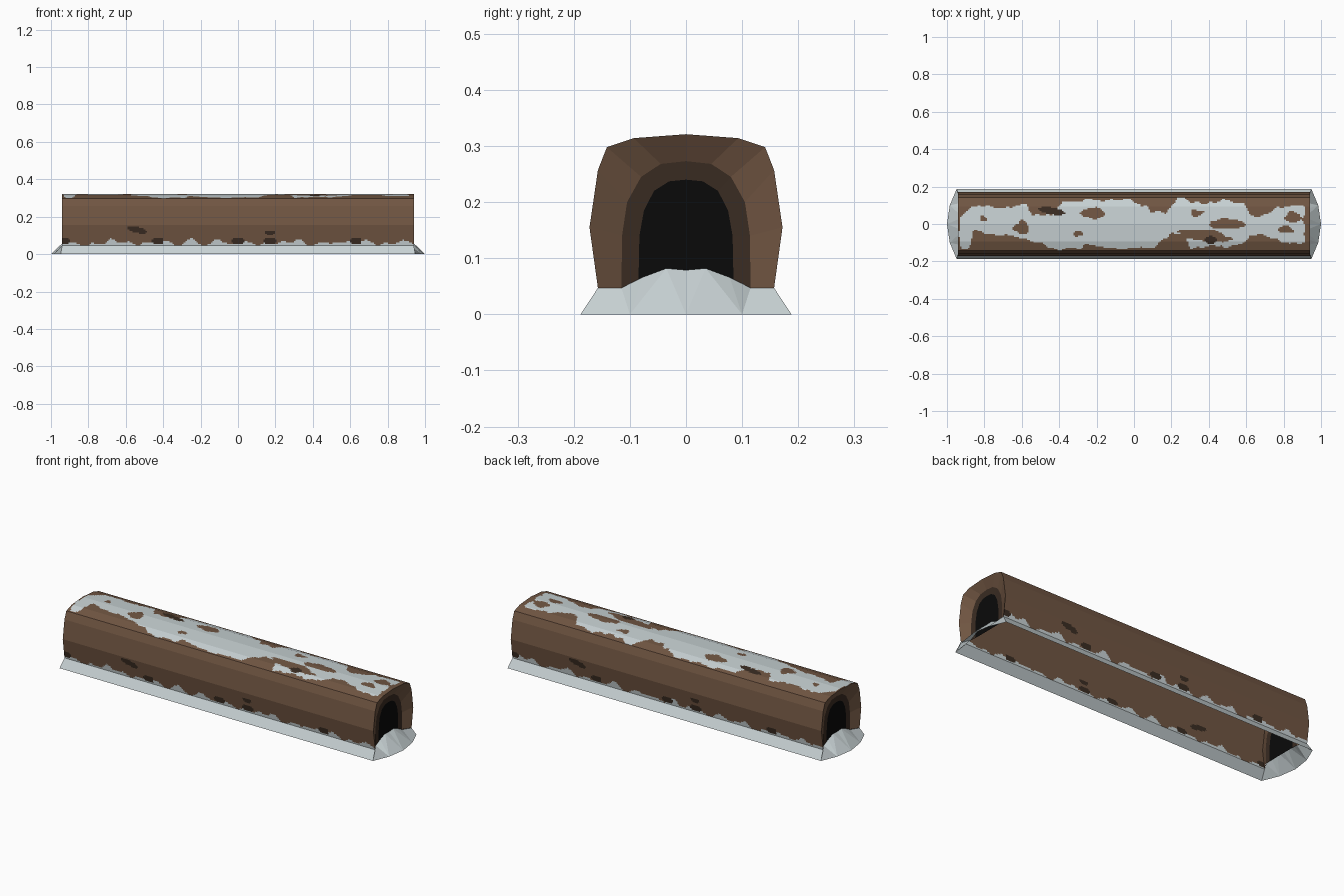
import bpy, math
from mathutils import Vector, noise

if "Cube" in bpy.data.objects:
    bpy.data.objects.remove(bpy.data.objects["Cube"])


def material(name, rgb):
    m = bpy.data.materials.new(name)
    m.diffuse_color = (*rgb, 1)
    m.use_nodes = True
    m.node_tree.nodes["Principled BSDF"].inputs["Base Color"].default_value = m.diffuse_color
    return m


BARK, SNOW, DARK, BLACK = range(4)
MATS = [material("bark brown", (0.165, 0.093, 0.055)),
        material("snow", (0.58, 0.645, 0.66)),
        material("dark bark", (0.042, 0.025, 0.016)),
        material("hollow black", (0.003, 0.003, 0.003))]


def make(name, verts, faces, mats):
    me = bpy.data.meshes.new(name)
    me.from_pydata(verts, [], faces)
    for m in MATS:
        me.materials.append(m)
    for p, i in zip(me.polygons, mats):
        p.material_index = i
    ob = bpy.data.objects.new(name, me)
    bpy.context.collection.objects.link(ob)
    return ob


def mirrored(half):
    """Half outline (+y, bottom to top centre) -> full outline."""
    return [(-y, z) for y, z in half] + [p for p in reversed(half[:-1])]


def lerp_table(table, x):
    for (x0, a), (x1, b) in zip(table, table[1:]):
        if x <= x1:
            return a + (b - a) * max(0, (x - x0) / (x1 - x0))
    return table[-1][1]


def in_spot(spots, u, v):
    return any(((u - a) / ra) ** 2 + ((v - b + k * (u - a)) / rb) ** 2 < 1
               for a, b, ra, rb, k in spots)


END = 0.94
OUTER = mirrored([(.157, .047), (.172, .155), (.157, .257), (.141, .298), (.093, .314), (0, .321)])

# Outline of the snow cap on top: far and near edges along the log
CAP_FAR = [(-.93, .05), (-.86, .09), (-.58, .10), (-.54, .05), (-.44, .05), (-.38, .13),
           (-.02, .12), (.04, .09), (.12, .07), (.17, .06), (.22, .125), (.45, .12),
           (.58, .11), (.63, .04), (.72, .05), (.76, .09), (.9, .10)]
CAP_NEAR = [(-.93, -.12), (-.88, -.12), (-.86, -.05), (-.62, -.06), (-.56, -.09), (-.48, -.12),
            (0, -.13), (.12, -.11), (.2, -.05), (.25, -.05), (.3, -.12), (.58, -.12),
            (.62, -.06), (.75, -.07), (.8, -.1), (.9, -.1)]
# Bare patches and dark knots: centre, radii, slant
BARE = [(-.22, .055, .06, .03, 0), (-.3, -.05, .025, .015, 0), (-.6, -.02, .03, .04, 0),
        (.38, -.06, .15, .03, .1), (.5, .0, .1, .025, 0), (.85, .04, .035, .035, 0),
        (-.8, .03, .02, .02, 0), (.33, .06, .03, .02, 0), (.82, -.03, .05, .02, 0)]
TOP_KNOTS = [(-.44, .07, .07, .018, .15), (.41, -.085, .035, .02, 0)]
SIDE_KNOTS = [(-.54, .13, .05, .016, .2), (.17, .115, .027, .013, 0)] + [
    (x, .07, .032, .018, 0) for x in (-.93, -.43, 0, .17, .63)]


def bark_colour(x, y, z):
    n = noise.noise(Vector((x * 22, y * 22, z * 22)))
    n2 = noise.noise(Vector((x * 9, y * 14, 5)))
    if z > .295:
        if in_spot(TOP_KNOTS, x, y):
            return DARK
        w = .022 * n + .012 * n2
        near, far = lerp_table(CAP_NEAR, x) + w, lerp_table(CAP_FAR, x) + w
        if near < y < far and abs(x + .01) < .92 + .015 * n:
            if not in_spot(BARE, x + .03 * n, y + .012 * n):
                return SNOW
        return BARK
    # snow scallops creeping up the foot of each side
    s = noise.noise(Vector((x * 14, 3 if y < 0 else 8, 0)))
    if in_spot(SIDE_KNOTS, x if y < 0 else -x, z):
        return DARK
    return SNOW if z < .061 + .04 * s + .008 * n else BARK


# Log shell: fine grid along the faceted profile
ring = []
for (y0, z0), (y1, z1) in zip(OUTER, OUTER[1:]):
    k = math.ceil(math.hypot(y1 - y0, z1 - z0) / .008)
    ring += [(y0 + (y1 - y0) * i / k, z0 + (z1 - z0) * i / k) for i in range(k)]
ring.append(OUTER[-1])
R, NX = len(ring), 220
verts = [(-END + 2 * END * i / NX, y, z) for i in range(NX + 1) for y, z in ring]
faces, mats = [], []
for i in range(NX):
    for j in range(R - 1):
        a = i * R + j
        f = (a, a + 1, a + R + 1, a + R)
        c = sum((Vector(verts[v]) for v in f), Vector()) / 4
        faces.append(f)
        mats.append(bark_colour(*c))
make("log_bark", verts, faces, mats)

# Log ends: bark rim sloping in to a dark ring and the black hollow
RING = mirrored([(.115, .047), (.114, .14), (.105, .20), (.08, .245), (.045, .268), (0, .273)])
HOLE = mirrored([(.085, .047), (.083, .14), (.075, .185), (.057, .22), (.03, .237), (0, .24)])
for side, label in ((1, "right"), (-1, "left")):
    loops = [(END, OUTER), (.912, RING), (.91, HOLE)]
    n = len(OUTER)
    verts = [(side * x, y, z) for x, lp in loops for y, z in lp]
    faces, mats = [], []
    for r, m in ((0, BARK), (1, DARK)):
        for j in range(n - 1):
            a = r * n + j
            f = (a, a + n, a + n + 1, a + 1)
            faces.append(f if side > 0 else f[::-1])
            mats.append(m)
    f = tuple(range(3 * n - 1, 2 * n - 1, -1))
    faces.append(f if side > 0 else f[::-1])
    mats.append(BLACK)
    make(label + "_log_end", verts, faces, mats)

# Snow drift: sloping skirts on both sides and a mound at each end
for side, label in ((1, "right"), (-1, "left")):
    base = [(.948, -.188, 0), (.985, -.1, 0), (1, 0, 0), (.985, .1, 0), (.948, .188, 0)]
    top = [(END, -.157, .047), (.914, -.115, .047), (.914, -.078, .066), (.914, -.035, .082),
           (.914, 0, .079), (.914, .035, .082), (.914, .078, .066), (.914, .115, .047),
           (END, .157, .047)]
    verts = [(side * x, y, z) for x, y, z in base + top]
    half = [(0, 1, 6, 5), (1, 7, 6), (1, 8, 7), (1, 2, 8), (2, 9, 8)]
    swap = lambda i: 4 - i if i < 5 else 18 - i
    faces = half + [tuple(swap(i) for i in reversed(f)) for f in half]
    if side < 0:
        faces = [f[::-1] for f in faces]
    make(label + "_snow_mound", verts, faces, [SNOW] * len(faces))
for s, label in ((-1, "front"), (1, "back")):
    verts = [(-.948, s * .188, 0), (.948, s * .188, 0), (END, s * .157, .047), (-END, s * .157, .047)]
    make(label + "_snow_skirt", verts, [(0, 1, 2, 3) if s < 0 else (3, 2, 1, 0)], [SNOW])
